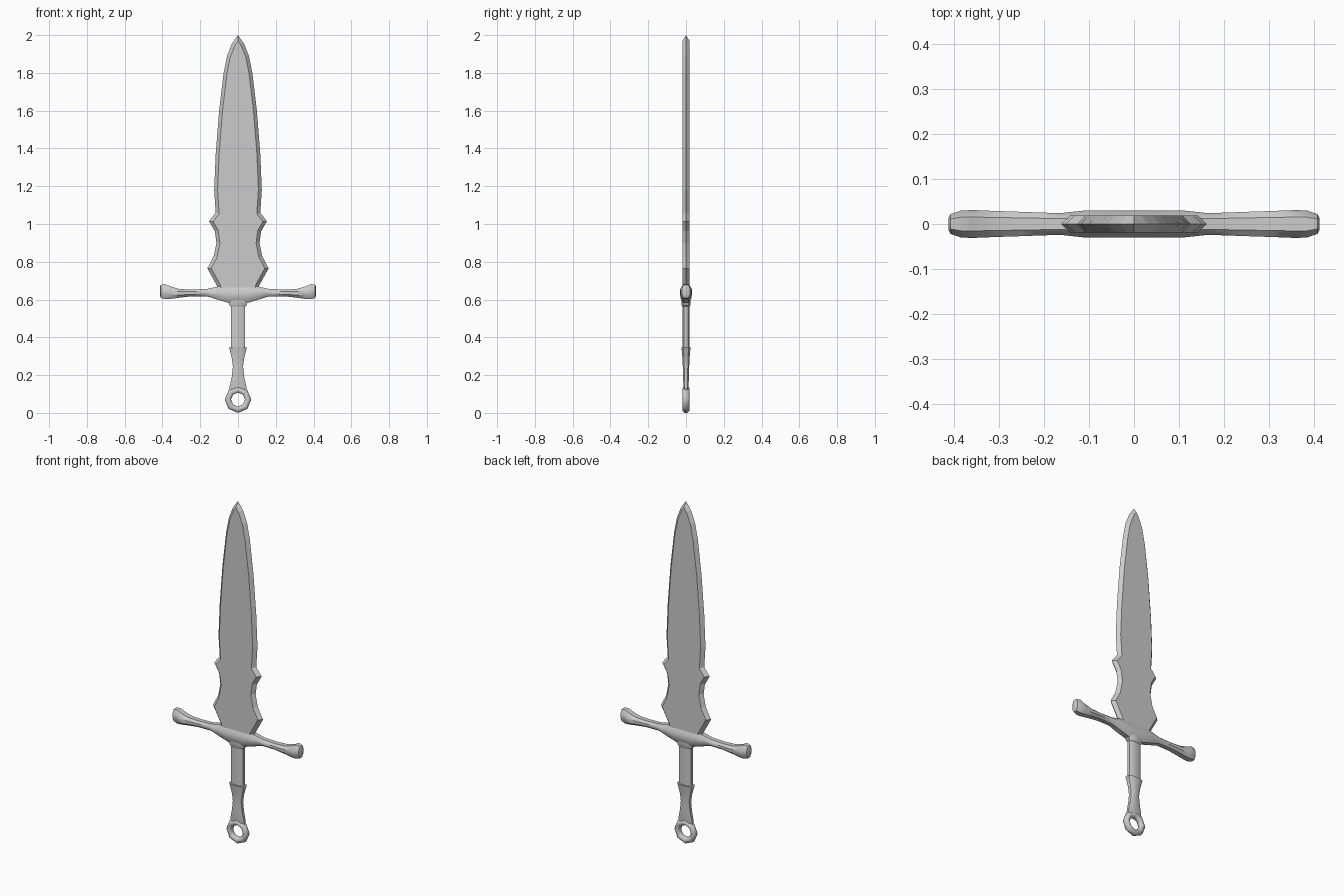
import bpy, bmesh, math
from mathutils import Vector

if "Cube" in bpy.data.objects:
    bpy.data.objects.remove(bpy.data.objects["Cube"])


def finish(bm, name, smooth=False, angle=30):
    bmesh.ops.recalc_face_normals(bm, faces=bm.faces)
    me = bpy.data.meshes.new(name)
    bm.to_mesh(me)
    bm.free()
    if smooth:
        for p in me.polygons:
            p.use_smooth = True
        me.set_sharp_from_angle(angle=math.radians(angle))
    ob = bpy.data.objects.new(name, me)
    bpy.context.collection.objects.link(ob)
    return ob


def loft(name, rings, angle=30):
    """Skin a list of equal-length point rings and cap both ends."""
    bm = bmesh.new()
    loops = [[bm.verts.new(p) for p in r] for r in rings]
    n = len(loops[0])
    for a, b in zip(loops, loops[1:]):
        for i in range(n):
            j = (i + 1) % n
            bm.faces.new((a[i], a[j], b[j], b[i]))
    bm.faces.new(loops[0])
    bm.faces.new(loops[-1])
    return finish(bm, name, True, angle)


def oct_ring(z, rx, ry):
    """Flat-sided octagon across x and y."""
    k = 0.55
    pts = [(1, -k), (1, k), (k, 1), (-k, 1), (-1, k), (-1, -k), (-k, -1), (k, -1)]
    return [(x * rx, y * ry, z) for x, y in pts]


# Blade: notched outline with a sharp edge and bevelled flat faces
half = [(0.105, 0.64), (0.110, 0.67), (0.162, 0.765), (0.128, 0.83), (0.114, 0.90),
        (0.122, 0.96), (0.153, 1.015), (0.118, 1.06), (0.126, 1.18), (0.118, 1.37),
        (0.100, 1.60), (0.076, 1.80), (0.058, 1.89), (0.032, 1.955)]
outline = [Vector(p) for p in half + [(0, 2.0)] + [(-x, z) for x, z in reversed(half)]]


def inset(pts, d):
    out = []
    for i, p in enumerate(pts):
        a = (p - pts[i - 1]).normalized()
        b = (pts[(i + 1) % len(pts)] - p).normalized()
        na, nb = Vector((-a.y, a.x)), Vector((-b.y, b.x))
        m = (na + nb).normalized()
        out.append(p + m * (d / m.dot(na)))
    return out


inner = inset(outline, 0.018)
bm = bmesh.new()
edge = [bm.verts.new((p.x, 0, p.y)) for p in outline]
for y in (-0.019, 0.019):
    face = [bm.verts.new((p.x, y, p.y)) for p in inner]
    bm.faces.new(face)
    for i in range(len(edge)):
        j = (i + 1) % len(edge)
        bm.faces.new((edge[i], edge[j], face[j], face[i]))
finish(bm, "blade")

# Crossguard: sections (x, low z, high z, half depth) mirrored across x
arm = [(0.05, 0.582, 0.671, 0.030), (0.11, 0.600, 0.668, 0.030), (0.165, 0.617, 0.656, 0.024),
       (0.25, 0.617, 0.653, 0.027), (0.31, 0.610, 0.656, 0.029), (0.36, 0.603, 0.670, 0.031),
       (0.385, 0.602, 0.682, 0.030), (0.408, 0.608, 0.678, 0.022), (0.413, 0.620, 0.668, 0.013)]
guard = []
for x, lo, hi, d in [(-s[0], *s[1:]) for s in reversed(arm)] + arm:
    h = hi - lo
    guard.append([(x, -0.5 * d, lo), (x, 0.5 * d, lo), (x, d, lo + 0.3 * h), (x, d, lo + 0.7 * h),
                  (x, 0.5 * d, hi), (x, -0.5 * d, hi), (x, -d, lo + 0.7 * h), (x, -d, lo + 0.3 * h)])
loft("crossguard", guard, 40)

# Collar beneath the guard
loft("grip_collar", [oct_ring(*s) for s in
     [(0.562, 0.037, 0.020), (0.572, 0.047, 0.024), (0.60, 0.047, 0.024)]])

# Straight upper grip
loft("upper_grip", [oct_ring(*s) for s in [(0.33, 0.038, 0.018), (0.60, 0.038, 0.018)]])

# Waisted lower grip
loft("lower_grip", [oct_ring(*s) for s in
     [(0.115, 0.046, 0.010), (0.14, 0.044, 0.013), (0.19, 0.033, 0.016), (0.245, 0.027, 0.017),
      (0.29, 0.033, 0.019), (0.335, 0.044, 0.023), (0.346, 0.049, 0.024)]])

# Eight-sided pommel ring
N, M = 8, 8
bm = bmesh.new()
grid = []
for i in range(N):
    a = 2 * math.pi * i / N
    row = []
    for j in range(M):
        b = 2 * math.pi * (j + 0.5) / M
        r = 0.0535 + 0.018 * math.cos(b)
        row.append(bm.verts.new((r * math.cos(a), 0.0195 * math.sin(b), 0.0705 + r * math.sin(a))))
    grid.append(row)
for i in range(N):
    for j in range(M):
        p, q, k = grid[i], grid[(i + 1) % N], (j + 1) % M
        bm.faces.new((p[j], q[j], q[k], p[k]))
finish(bm, "pommel_ring", True, 50)
